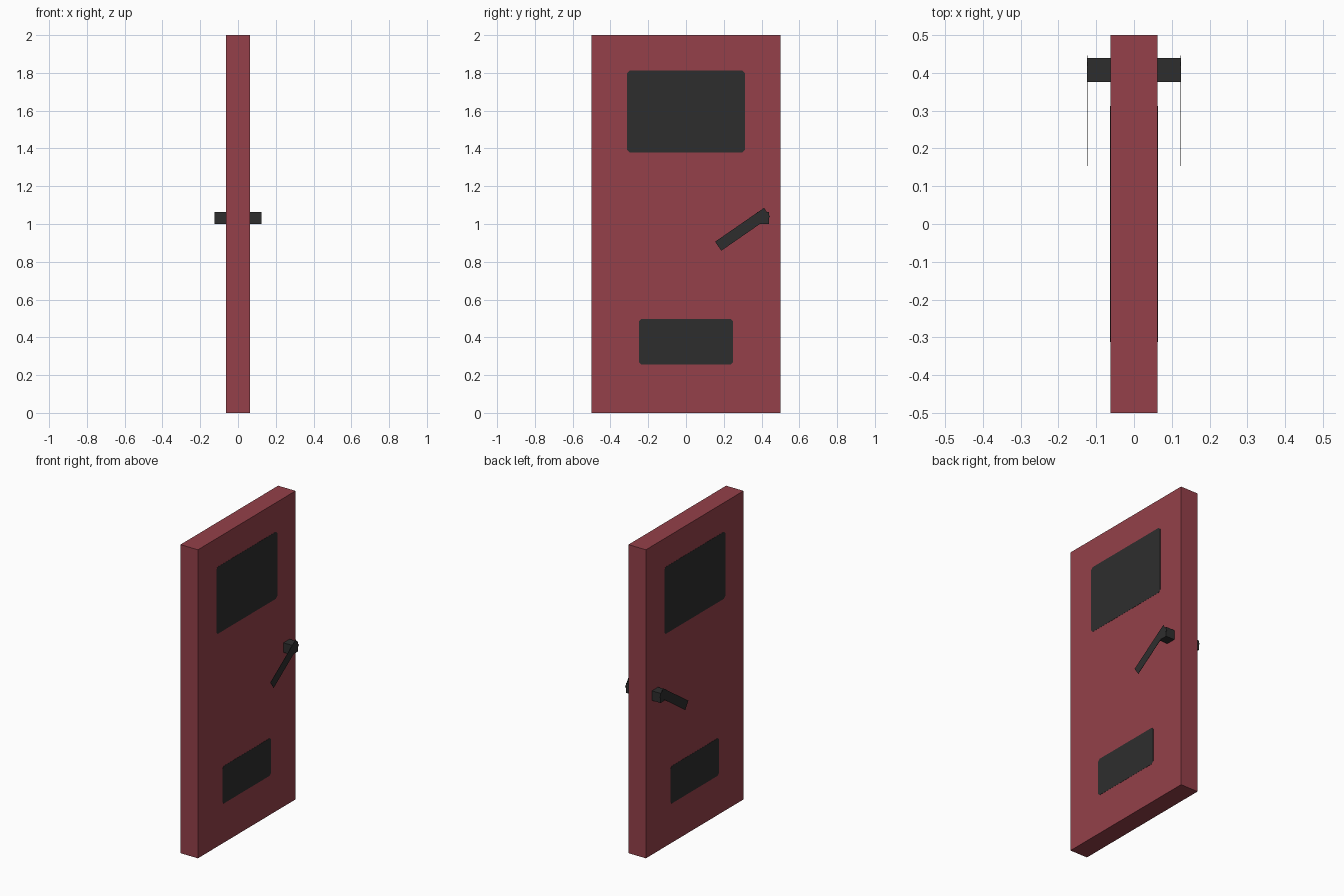
import bpy, math

if "Cube" in bpy.data.objects:
    bpy.data.objects.remove(bpy.data.objects["Cube"])


def material(name, rgb):
    m = bpy.data.materials.new(name)
    m.diffuse_color = (*rgb, 1)
    m.use_nodes = True
    m.node_tree.nodes["Principled BSDF"].inputs["Base Color"].default_value = m.diffuse_color
    return m


RED = material("door red", (0.297, 0.051, 0.067))
DARK = material("charcoal", (0.027, 0.027, 0.027))


def prism(name, outline, x0, x1, mat, mirror=False):
    """Extrude a counter-clockwise (y, z) outline from x0 to x1."""
    n = len(outline)
    verts = [(x, y, z) for x in (x0, x1) for y, z in outline]
    faces = [tuple(reversed(range(n))), tuple(range(n, 2 * n))]
    faces += [(i, (i + 1) % n, (i + 1) % n + n, i + n) for i in range(n)]
    mesh = bpy.data.meshes.new(name)
    mesh.from_pydata(verts, [], faces)
    mesh.materials.append(mat)
    ob = bpy.data.objects.new(name, mesh)
    bpy.context.collection.objects.link(ob)
    if mirror:  # repeat on the other side of the door
        mod = ob.modifiers.new("both sides", 'MIRROR')
        mod.use_axis = (True, False, False)
        mod.use_mirror_merge = False
    return ob


def rect(y0, y1, z0, z1):
    return [(y0, z0), (y1, z0), (y1, z1), (y0, z1)]


def clipped_rect(y0, y1, z0, z1, c=0.014):
    return [(y0 + c, z0), (y1 - c, z0), (y1, z0 + c), (y1, z1 - c),
            (y1 - c, z1), (y0 + c, z1), (y0, z1 - c), (y0, z0 + c)]


def turned_rect(cy, cz, length, width, angle):
    ca, sa = math.cos(angle), math.sin(angle)
    h, w = length / 2, width / 2
    return [(cy + a * ca - b * sa, cz + a * sa + b * ca)
            for a, b in rect(-h, h, -w, w)]


# Door slab
prism("door_slab", rect(-0.5, 0.5, 0, 2), -0.0625, 0.0625, RED)

# Dark window and lower panel, thin plates on both faces
prism("window_panel", clipped_rect(-0.312, 0.312, 1.378, 1.812), 0.0620, 0.0635, DARK, True)
prism("lower_panel", clipped_rect(-0.249, 0.249, 0.255, 0.498), 0.0620, 0.0635, DARK, True)

# Handle stubs and flat sloping levers on both faces
prism("handle_stub", rect(0.376, 0.439, 1.0, 1.0625), 0.0625, 0.1245, DARK, True)
prism("handle_lever", turned_rect(0.3, 0.972, 0.315, 0.058, math.radians(34.7)),
      0.1235, 0.125, DARK, True)
